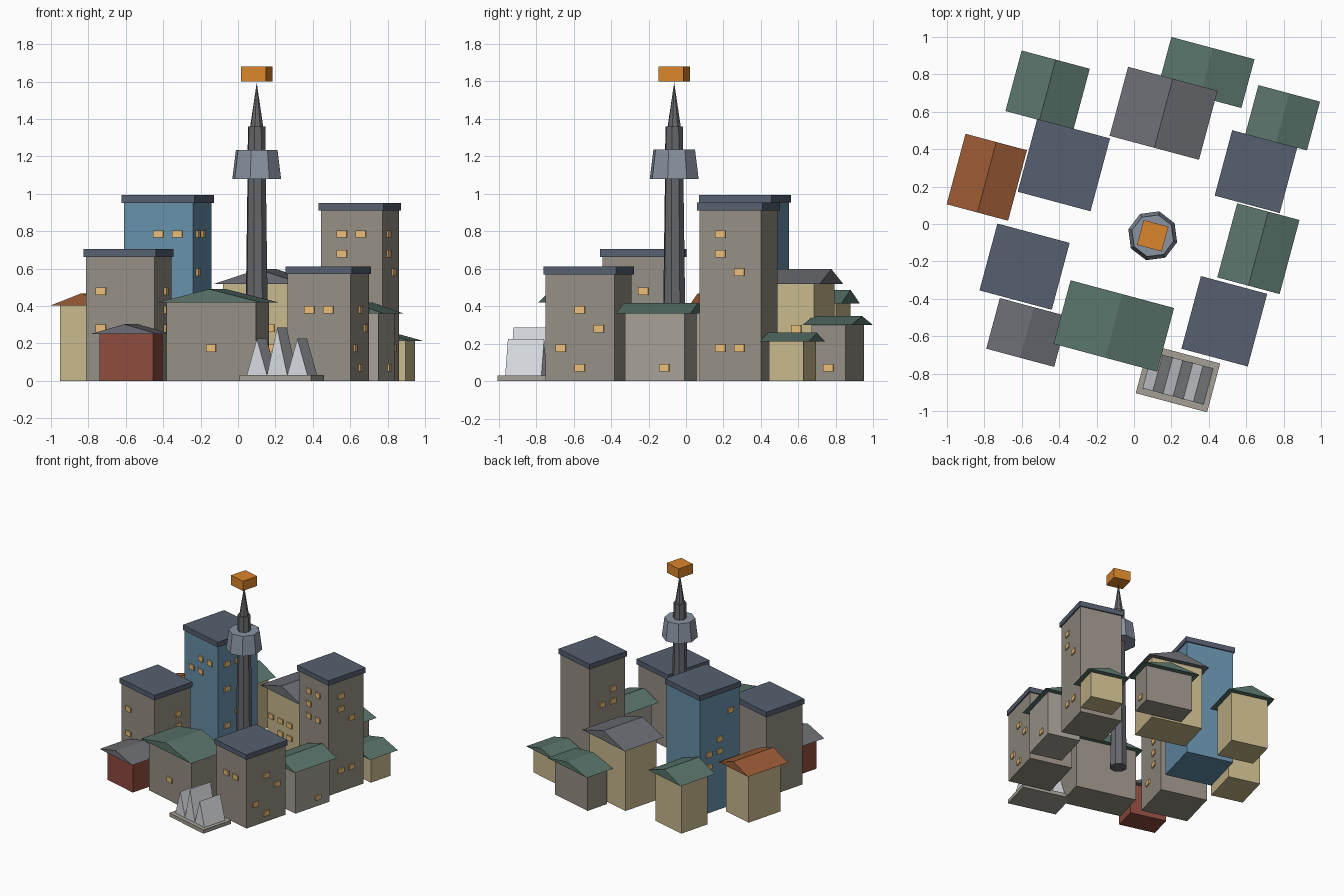
import bpy, bmesh, math
from mathutils import Matrix, Vector

if "Cube" in bpy.data.objects:
    bpy.data.objects.remove(bpy.data.objects["Cube"])

TURN = math.radians(-15)   # the whole town is turned by this angle


def mat(name, hexcol):
    m = bpy.data.materials.new(name)
    srgb = [int(hexcol[i:i + 2], 16) / 255 for i in (0, 2, 4)]
    m.diffuse_color = [((c + .055) / 1.055) ** 2.4 for c in srgb] + [1]
    m.use_nodes = True
    m.node_tree.nodes["Principled BSDF"].inputs["Base Color"].default_value = m.diffuse_color
    return m


STONE = mat("stone", "968F84")
PALE = mat("pale_stone", "A59F95")
SAND = mat("sand", "C8B88C")
RED = mat("brick", "8E4B3D")
BLUE = mat("blue_wall", "6690AA")
GREEN = mat("green_roof", "58736A")
GREY = mat("grey_roof", "6C6D73")
RUST = mat("rust_roof", "9A5A34")
SLATE = mat("slate_roof", "566070")
SHAFT = mat("dark_metal", "66686D")
POD = mat("pod_metal", "8A94A2")
ORANGE = mat("orange", "DB852B")
LIGHT = mat("window_light", "E9BC78")
SAIL = mat("white_shell", "D5D8DE")


def finish(name, bm, material, x, y, z=0):
    bmesh.ops.recalc_face_normals(bm, faces=bm.faces[:])
    me = bpy.data.meshes.new(name)
    bm.to_mesh(me)
    bm.free()
    me.materials.append(material)
    ob = bpy.data.objects.new(name, me)
    bpy.context.collection.objects.link(ob)
    ob.location = (x, y, z)
    ob.rotation_euler.z = TURN
    return ob


def add_box(bm, size, centre):
    m = Matrix.Translation(centre) @ Matrix.Diagonal((*size, 1))
    bmesh.ops.create_cube(bm, size=1, matrix=m)


def box(name, material, x, y, w, d, z0, z1):
    bm = bmesh.new()
    add_box(bm, (w, d, z1 - z0), (0, 0, (z0 + z1) / 2))
    return finish(name, bm, material, x, y)


def prism(name, material, x, y, w, d, z0, z1):
    # triangular gable, ridge running front to back
    bm = bmesh.new()
    tri = [bm.verts.new((px, -d / 2, pz)) for px, pz in ((-w / 2, z0), (w / 2, z0), (0, z1))]
    face = bm.faces.new(tri)
    new = bmesh.ops.extrude_face_region(bm, geom=[face])["geom"]
    bmesh.ops.translate(bm, vec=(0, d, 0), verts=[g for g in new if isinstance(g, bmesh.types.BMVert)])
    return finish(name, bm, material, x, y)


def windows(name, x, y, w, d, sides):
    # sides: letter -> list of (offset along wall, height)
    bm = bmesh.new()
    for side, spots in sides.items():
        for t, z in spots:
            if side in "FB":
                add_box(bm, (.055, .02, .04), (t, -d / 2 if side == "F" else d / 2, z))
            else:
                add_box(bm, (.02, .055, .04), (w / 2 if side == "R" else -w / 2, t, z))
    finish(name, bm, LIGHT, x, y)


def tower(name, wall, x, y, w, d, h, sides):
    # w, d are the roof slab size; the walls sit slightly inside
    box(name + "_walls", wall, x, y, w - .02, d - .02, 0, h)
    box(name + "_flat_roof", SLATE, x, y, w, d, h, h + .042)
    windows(name + "_windows", x, y, w - .02, d - .02, sides)


def house(name, wall, roof, x, y, w, d, eave, ridge, sides=None):
    # w, d are the roof size; the roof overhangs the walls
    box(name + "_walls", wall, x, y, w - .08, d - .08, 0, eave)
    prism(name + "_gable_roof", roof, x, y, w, d, eave, ridge)
    if sides:
        windows(name + "_windows", x, y, w - .08, d - .08, sides)


# flat-roofed towers
A, B = .105, .0525   # window columns for wide and narrow walls
tower("blue_tower", BLUE, -.375, .315, .403, .403, .952, {
    "F": [(0, .785), (A, .785), (-A, .68), (0, .68)],
    "R": [(-A, .785), (0, .785), (-A, .58), (0, .38), (-A, .28), (A, .28)],
    "L": [(-A, .785), (0, .58), (0, .48), (A, .48), (A, .38)]})
tower("right_tower", STONE, .652, .28, .36, .362, .91, {
    "F": [(-B, .785), (B, .785), (-B, .68), (-B, .58), (B, .58)],
    "R": [(-B, .785), (-B, .68), (B, .58), (-B, .175), (B, .175)],
    "L": [(-B, .68), (B, .58), (-B, .58)]})
tower("left_tower", STONE, -.585, -.228, .40, .37, .662, {
    "F": [(-A, .48), (-A, .28), (0, .175)],
    "R": [(B, .48), (B, .38), (B, .28), (-B, .175)]})
tower("front_tower", STONE, .483, -.52, .367, .402, .57, {
    "F": [(-B, .38), (B, .38)],
    "R": [(0, .38), (A, .28), (-A, .175), (0, .07)],
    "L": [(0, .28), (A, .175)]})

# gabled houses
house("rust_house", SAND, RUST, -.787, .25, .34, .39, .403, .468)
house("back_left_house", SAND, GREEN, -.462, .717, .377, .335, .415, .487)
house("back_middle_house", SAND, GREY, .158, .592, .495, .382, .517, .597,
      {"F": [(-.16, .28), (-B, .28), (B, .28), (-B, .175), (B, .175)], "R": [(B, .28)]})
house("back_house", STONE, GREEN, .387, .81, .46, .27, .298, .347, {"R": [(0, .07)]})
house("back_right_house", SAND, GREEN, .795, .568, .341, .27, .212, .258)
house("front_house", STONE, GREEN, -.108, -.545, .573, .352, .42, .49, {"F": [(0, .175)]})
house("brick_house", RED, GREY, -.572, -.58, .376, .28, .25, .303)
house("right_house", PALE, GREEN, .665, -.132, .345, .41, .36, .418, {"R": [(B, .07)]})

# central spire, stacked eight-sided tapers
CX, CY = .10, -.063
for name, material, r0, r1, z0, z1 in (
        ("spire_shaft", SHAFT, .066, .051, 0, 1.08),
        ("spire_pod", POD, .135, .115, 1.08, 1.235),
        ("spire_mast", SHAFT, .05, .048, 1.235, 1.36),
        ("spire_needle", SHAFT, .036, .0, 1.36, 1.595)):
    bm = bmesh.new()
    bmesh.ops.create_cone(bm, cap_ends=True, segments=8, radius1=r0, radius2=r1, depth=z1 - z0)
    bmesh.ops.remove_doubles(bm, verts=bm.verts[:], dist=1e-5)
    finish(name, bm, material, CX, CY, (z0 + z1) / 2)
box("floating_block", ORANGE, CX, CY, .137, .137, 1.60, 1.68)

# shell hall: plinth with three sharp prisms
HX, HY = .235, -.825
box("hall_plinth", PALE, HX, HY, .395, .27, 0, .03)
for i, top in ((-1, .225), (0, .285), (1, .225)):
    off = Matrix.Rotation(TURN, 3, "Z") @ Vector((i * .112, 0, 0))
    prism(f"hall_shell_{i + 2}", SAIL, HX + off.x, HY + off.y, .112, .2, .03, top)
